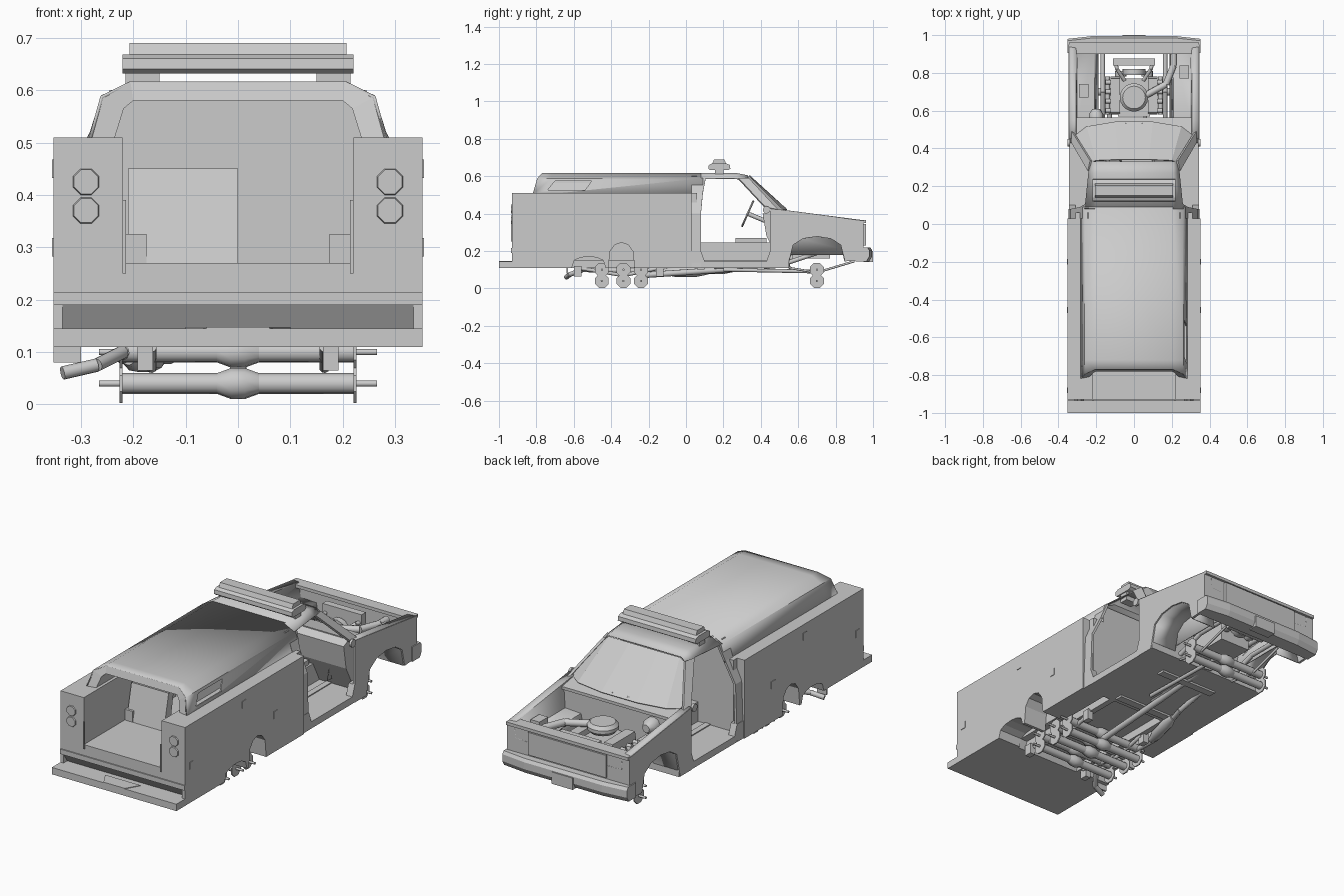
import bpy, bmesh, math
from mathutils import Vector

if "Cube" in bpy.data.objects:
    bpy.data.objects.remove(bpy.data.objects["Cube"])

# Shared dimensions of the truck
WIDE, INNER, CAB_SIDE, RAIL = .352, .22, .33, .165
TAIL, CAB, DASH, FIRE, NOSE = -.93, .03, .45, .55, .95
UNDER, SILL, BED, BELT, WALL, EAVE, ROOF = .11, .145, .27, .42, .51, .587, .614
AXLES = (-.45, -.335, -.24, .7)
LEVELS = (.04, .1)
SIDES = (("right", 1), ("left", -1))
THIN = .006
SHEET = .012

grey = bpy.data.materials.new("plain grey")
grey.use_nodes = True
grey.diffuse_color = (.6, .6, .6, 1)
grey.node_tree.nodes["Principled BSDF"].inputs["Base Color"].default_value = grey.diffuse_color


def loft(name, rows, closed=False, thick=0, smooth=False):
    """Skin equal-length point rows; closed rows also get end caps."""
    count = len(rows[0])
    verts = [tuple(point) for row in rows for point in row]
    faces = []
    for start in range(0, len(verts) - count, count):
        for j in range(count if closed else count - 1):
            k = (j + 1) % count
            faces.append((start + j, start + k, start + count + k, start + count + j))
    if closed:
        faces += [tuple(range(count)), tuple(range(len(verts) - count, len(verts)))]
    mesh = bpy.data.meshes.new(name)
    mesh.from_pydata(verts, [], faces)
    bm = bmesh.new()
    bm.from_mesh(mesh)
    bmesh.ops.recalc_face_normals(bm, faces=bm.faces)
    bm.to_mesh(mesh)
    bm.free()
    mesh.materials.append(grey)
    ob = bpy.data.objects.new(name, mesh)
    bpy.context.collection.objects.link(ob)
    if thick:
        solid = ob.modifiers.new("thickness", "SOLIDIFY")
        solid.thickness, solid.offset = thick, 0
    if smooth:
        bpy.ops.object.select_all(action="DESELECT")
        ob.select_set(True)
        bpy.context.view_layer.objects.active = ob
        bpy.ops.object.shade_smooth_by_angle(angle=math.radians(40))
    return ob


def prism(name, profile, x):
    """Extrude a side profile across x; a single x means both ways from the middle."""
    ends = x if isinstance(x, tuple) else (-x, x)
    return loft(name, [[(end, y, z) for y, z in profile] for end in ends], closed=True)


def box(name, x, y, z):
    return prism(name, [(y[0], z[0]), (y[1], z[0]), (y[1], z[1]), (y[0], z[1])], x)


def pair(name, shape, x, *args):
    """Build a box or prism on each side of the truck."""
    for side, s in SIDES:
        shape(side + "_" + name, (s * x[0], s * x[1]), *args) if shape is box else \
            shape(side + "_" + name, *args, (s * x[0], s * x[1]))


def lathe(name, start, end, radii, sides=10, smooth=True):
    """Turn evenly spaced radii round the line from start to end."""
    start, end = Vector(start), Vector(end)
    along = end - start
    u = along.orthogonal().normalized()
    w = along.normalized().cross(u)
    angles = [math.tau * (i + .5) / sides for i in range(sides)]
    rows = [[start + along * i / (len(radii) - 1) + (u * math.cos(a) + w * math.sin(a)) * r for a in angles]
            for i, r in enumerate(radii)]
    return loft(name, rows, closed=True, smooth=smooth)


def rod(name, r, *points):
    for start, end in zip(points, points[1:]):
        lathe(name, start, end, (r, r))


def arch(centre, half, base, top, steps=6):
    """Points of a wheel opening, from its rear foot to its front foot."""
    angles = [math.pi * i / steps for i in range(steps + 1)]
    return [(centre - half * math.cos(a), base + (top - base) * math.sin(a) ** .6) for a in angles]


def mirrored(half):
    return half + [(-x, y, z) for x, y, z in reversed(half)]


# Service body: side lockers with wheel openings, bed and undercut tail
tail_edge = [(TAIL, WALL), (TAIL, .19), (TAIL + .03, SILL), (TAIL + .03, UNDER)]
locker = tail_edge + [*arch(-.52, .09, UNDER, .17), *arch(-.345, .07, UNDER, .245), (CAB, UNDER), (CAB, WALL)]
pair("locker", prism, (INNER, WIDE), locker)
pair("tail_corner", box, (.335, WIDE), (TAIL, -.9), (UNDER, .19))
pair("wheel_box", box, (.175, INNER), (-.6, -.25), (BED, .325))
pair("gate_post", box, (INNER - THIN, INNER), (TAIL - THIN, TAIL), (.25, .39))
for y, z in ((-.455, .45), (-.2, .3), (-.88, .3)):
    pair("latch", box, (WIDE, WIDE + THIN / 2), (y - .015, y + .015), (z - .018, z + .018))
for side, s in SIDES:
    for z in (.37, .425):
        lathe(side + "_tail_light", (s * .29, TAIL, z), (s * .29, TAIL - THIN, z), (.027, .025), 8, False)
prism("bed_floor", [(TAIL, BED)] + tail_edge[1:] + [(-.62, UNDER), (-.6, .15), (CAB, .15), (CAB, BED)], INNER)
box("rear_panel", WIDE, (TAIL - THIN, TAIL), (.19, .215))
box("rear_bumper", WIDE, (-1, -.9), (UNDER, SILL))
loft("bumper_step", [[(s * .1, TAIL, SILL), (s * .06, -1, SILL)] for side, s in SIDES], thick=THIN)
prism("bed_cargo", [(-.6, BED), (-.55, BED), (-.52, .44), (-.56, .45)], (-.21, 0))


# Canopy with its lining and rear rim, then the cab roof
def roof_row(y, slope=0):
    return mirrored([(.283, y, WALL - THIN), (.26, y + slope, EAVE), (.205, y + slope * 2, ROOF)])


def lining_row(y):
    return mirrored([(.237, y, WALL - THIN), (.218, y + .02, .565), (.2, y + .03, .58)])


canopy = loft("canopy", [roof_row(-.82, .025), roof_row(-.72), roof_row(.09)], thick=THIN, smooth=True)
lining = loft("canopy_lining", [roof_row(-.82, .025), lining_row(-.81), lining_row(CAB)])
cutter = prism("window_cutter", [(-.74, .525), (-.54, .525), (-.505, .575), (-.7, .575)], (INNER + .03, WIDE))
cutter.hide_render = cutter.hide_viewport = True
window = canopy.modifiers.new("window", "BOOLEAN")
window.object, window.solver = cutter, "EXACT"
loft("cab_roof", [mirrored([(x, y, EAVE - drop), (.205, y, ROOF - drop)])
                  for x, y, drop in ((.26, .08, 0), (.24, .27, 0), (.23, .33, SHEET))], thick=THIN, smooth=True)

# Windscreen, pillars and cab sides
loft("windscreen", [mirrored([(.228, .325, .575), (.2, .335, .6), (.08, .34, .602)]),
                    mirrored([(.32, .46, BELT), (.25, .515, BELT), (.1, .54, BELT)])], thick=THIN)
for side, s in SIDES:
    loft(side + "_front_pillar", [[(s * .24, .28, EAVE), (s * .228, .335, EAVE)],
                                  [(s * CAB_SIDE, .435, BELT), (s * .325, .49, BELT)]], thick=SHEET)
    loft(side + "_rear_pillar", [[(s * x, CAB, z), (s * x, y, z)] for x, y, z in
                                 ((.255, .105, EAVE), (.28, .09, WALL), (CAB_SIDE, .08, .4), (.34, .08, UNDER))],
         thick=SHEET)
    lathe(side + "_mirror", (s * .34, .43, BELT), (s * WIDE, .43, BELT), (.02, .02))
    rod(side + "_wiper", .004, (s * .2, .51, .43), (s * .04, .53, .43))
pair("sill", prism, (.31, .345),
     [(CAB, UNDER), (FIRE, UNDER), (FIRE, .2), (DASH, .2), (.43, SILL), (.1, SILL), (.08, .2), (CAB, .2)])
box("bulkhead", .31, (CAB, .06), (SILL, WALL))
box("upper_bulkhead", .245, (CAB, .06), (WALL, .6))
box("cab_floor", .32, (CAB, FIRE), (UNDER, SILL))
box("tunnel", UNDER, (.06, FIRE), (SILL, .245))
box("console", .1, (.265, .43), (.2, BED))
prism("dashboard", [(.41, .4), (.43, .28), (.5, SILL), (FIRE, SILL), (FIRE, .4), (DASH, BELT)], .31)
box("firewall", CAB_SIDE, (FIRE - SHEET, FIRE), (UNDER, .405))
prism("cowl", [(DASH, .41), (.565, .39), (.565, .405), (DASH, .425)], .325)
wheel_hub = Vector((-.14, CAB_SIDE, .4))
bpy.ops.mesh.primitive_torus_add(location=wheel_hub, rotation=(math.radians(66), 0, 0), major_radius=.072,
                                 minor_radius=THIN, major_segments=20, minor_segments=6)
steering_wheel = bpy.context.object
steering_wheel.name = "steering_wheel"
steering_wheel.data.materials.append(grey)
rod("steering_column", SHEET, wheel_hub, wheel_hub + Vector((0, .12, -.05)))
rod("wheel_spoke", THIN, wheel_hub - Vector((.07, 0, 0)), wheel_hub + Vector((.07, 0, 0)))


# Front wings, wheel arches and inner aprons
def wing_top(y):
    return BELT - (y - .5) * .13


opening = arch(AXLES[-1], .15, SILL, .28)
wing = [(DASH, UNDER), (.54, UNDER), *opening, (NOSE, .15)]
wing += [(y, wing_top(y)) for y in (NOSE, .75, FIRE, DASH)]
pair("front_wing", prism, (.335, .347), wing)
for side, s in SIDES:
    loft(side + "_wing_apron", [[(s * x, y, z) for x, z in ((.345, wing_top(y)), (.308, wing_top(y)), (.3, .29),
                                                            (.21, .285), (.19, .18))]
                                for y in (DASH, FIRE, NOSE)], thick=THIN, smooth=True)
    loft(side + "_wheel_arch", [[(s * x, y, z) for x in (.34, .2)] for y, z in opening], thick=THIN, smooth=True)
    box(side + "_battery", (s * .24, s * .29), (.72 + s * .05, .79 + s * .05), (.28, .345))

# Nose and front bumper
box("nose_panel", .345, (.93, NOSE), (.19, .36))
box("grille", INNER, (NOSE, NOSE + SHEET), (.23, .345))
box("nose_top", .345, (.9, NOSE + SHEET), (.35, .366))
bumper_rows = [[(x, .905, SILL), (x, y - .015, SILL), (x, y, .17), (x, y, .205), (x, y - .01, INNER), (x, .905, INNER)]
               for x, y in ((-WIDE, .98), (-INNER, .995), (INNER, .995), (WIDE, .98))]
loft("front_bumper", bumper_rows, closed=True)
box("bumper_centre", .06, (NOSE, 1), (.14, .2))

# Engine
box("engine_block", .085, (.57, .77), (.16, BED))
pair("valve_cover", prism, (.075, .125), [(.58, .25), (.78, .25), (.77, .3), (.59, .3)])
for side, s in SIDES:
    rod(side + "_manifold", .014, (s * .14, .58, .24), (s * .14, .78, .24))
    for cylinder in range(4):
        y = .6 + cylinder * .05
        rod(side + "_port", SHEET, (s * .1, y, .25), (s * .15, y, .25))
    rod(side + "_radiator_hose", .01, (s * .05, .76, BED), (s * .09, .82, .3), (s * .1, .87, .3))
    lathe(side + "_pulley", (s * .07, .78, .23), (s * .07, .81, .23), (.03, .03))
lathe("air_cleaner", (0, .67, .3), (0, .67, .35), (.06, .075, .075, .06), sides=20)
rod("air_intake", .018, (.06, .68, .325), (.17, .74, .325), (.21, .84, .325), (.21, .9, .325))
lathe("fan", (0, .79, .25), (0, .82, .25), (.06, .06), sides=14)
box("radiator", UNDER, (.84, .875), (.18, .345))
lathe("brake_servo", (-.2, FIRE, .34), (-.2, .61, .34), (.04, .04, .02))

# Light bar: wide lens below, narrower lens above
lens = [(.12, .64), (.13, .632), (.225, .632), (.237, .64), (.235, .66), (.215, .668), (.14, .668), (.122, .66)]
prism("lower_light_bar", lens, INNER)
prism("upper_light_bar", [(.14, .665), (.215, .665), (.205, .69), (.15, .69)], .207)
pair("bar_foot", box, (.15, .215), (.155, .2), (EAVE, .635))

# Stacked axles with hub plates
for y in AXLES:
    for z in LEVELS:
        rod("axle", .02, (-INNER, y, z), (INNER, y, z))
        lathe("differential", (-.04, y, z), (.04, y, z), (.02, .03, .03, .02))
        for side, s in SIDES:
            lathe(side + "_hub", (s * INNER, y, z), (s * (INNER + THIN), y, z), (.04, .04), 8, False)
            rod(side + "_stub", THIN, (s * INNER, y, z), (s * .265, y, z))

# Chassis, springs, shafts and exhaust
pair("frame_rail", box, (.15, .18), (-.62, FIRE), (UNDER, .15))
for y in (-.58, -.14):
    pair("spring_hanger", box, (.162, .192), (y - .02, y + .02), (.065, .12))
for side, s in SIDES:
    x = s * RAIL
    rod(side + "_front_rail", SHEET, (x, FIRE, .14), (x, AXLES[-1], .19), (x, NOSE, .19))
    rod(side + "_rear_spring", .01, (x, -.58, UNDER), (x, AXLES[1], .07), (x, -.14, UNDER))
    rod(side + "_front_spring", THIN, (x, FIRE, UNDER), (x, AXLES[-1], .085), (x, .9, SILL))
for y in (.08, .4):
    box("cross_member", RAIL, (y - .02, y + .02), (.1, .14))
rod("drive_shaft", .016, (0, AXLES[2], .07), (0, .2, .1), (0, FIRE, .13))
rod("front_shaft", .01, (.06, .2, .1), (.06, AXLES[-1], .09))
lathe("gearbox", (0, .15, .13), (0, FIRE, .18), (.03, .045, .05, .07))
rod("exhaust_pipe", .013, (-.13, .6, .17), (-.13, .2, .09), (-INNER, -.1, .09), (-INNER, -.55, .1),
    (-BED, -.62, .075), (-.335, -.64, .06))
lathe("silencer", (-.21, -.12, .09), (-.15, .12, .09), (.015, .028, .028, .028, .015))
box("mud_flap", (-WIDE, -.3), (-.64, -.63), (.08, .13))
